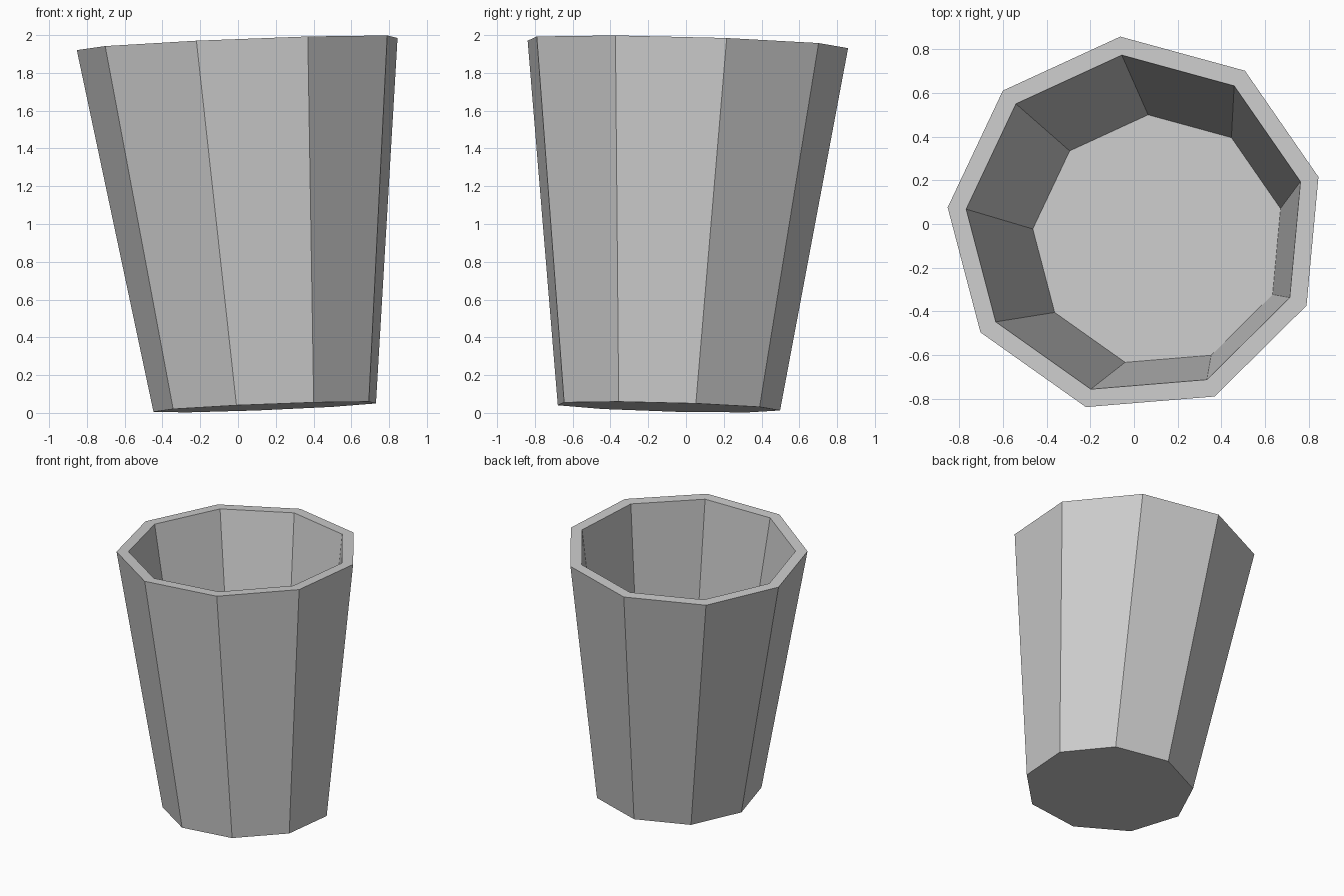
import bpy, bmesh
from math import cos, sin, radians

if "Cube" in bpy.data.objects:
    bpy.data.objects.remove(bpy.data.objects["Cube"])

SIDES = 9
START = 14.7              # angle of the first corner
TILT_X, TILT_Y = 0.040, -0.027   # slope shared by base, floor and rim

bm = bmesh.new()


def ring(cx, cy, cz, radius):
    """One tilted nine-sided ring of vertices."""
    verts = []
    for i in range(SIDES):
        a = radians(START + i * 360 / SIDES)
        dx, dy = radius * cos(a), radius * sin(a)
        verts.append(bm.verts.new((cx + dx, cy + dy, cz + TILT_X * dx + TILT_Y * dy)))
    return verts


def bridge(a, b):
    for i in range(SIDES):
        j = (i + 1) % SIDES
        bm.faces.new((a[i], a[j], b[j], b[i]))


# Leaning profile: outer base, outer rim, inner rim, raised inner floor
rings = [
    ring(0.150, -0.100, 0.031, 0.600),
    ring(0.008, -0.004, 1.957, 0.865),
    ring(0.008, -0.004, 1.957, 0.780),
    ring(0.112, -0.076, 0.525, 0.578),
]
for lower, upper in zip(rings, rings[1:]):
    bridge(lower, upper)

# Base and floor caps
bm.faces.new(rings[0])
bm.faces.new(rings[-1])
bmesh.ops.recalc_face_normals(bm, faces=bm.faces)

mesh = bpy.data.meshes.new("cup")
bm.to_mesh(mesh)
bm.free()
cup = bpy.data.objects.new("cup", mesh)
bpy.context.collection.objects.link(cup)
